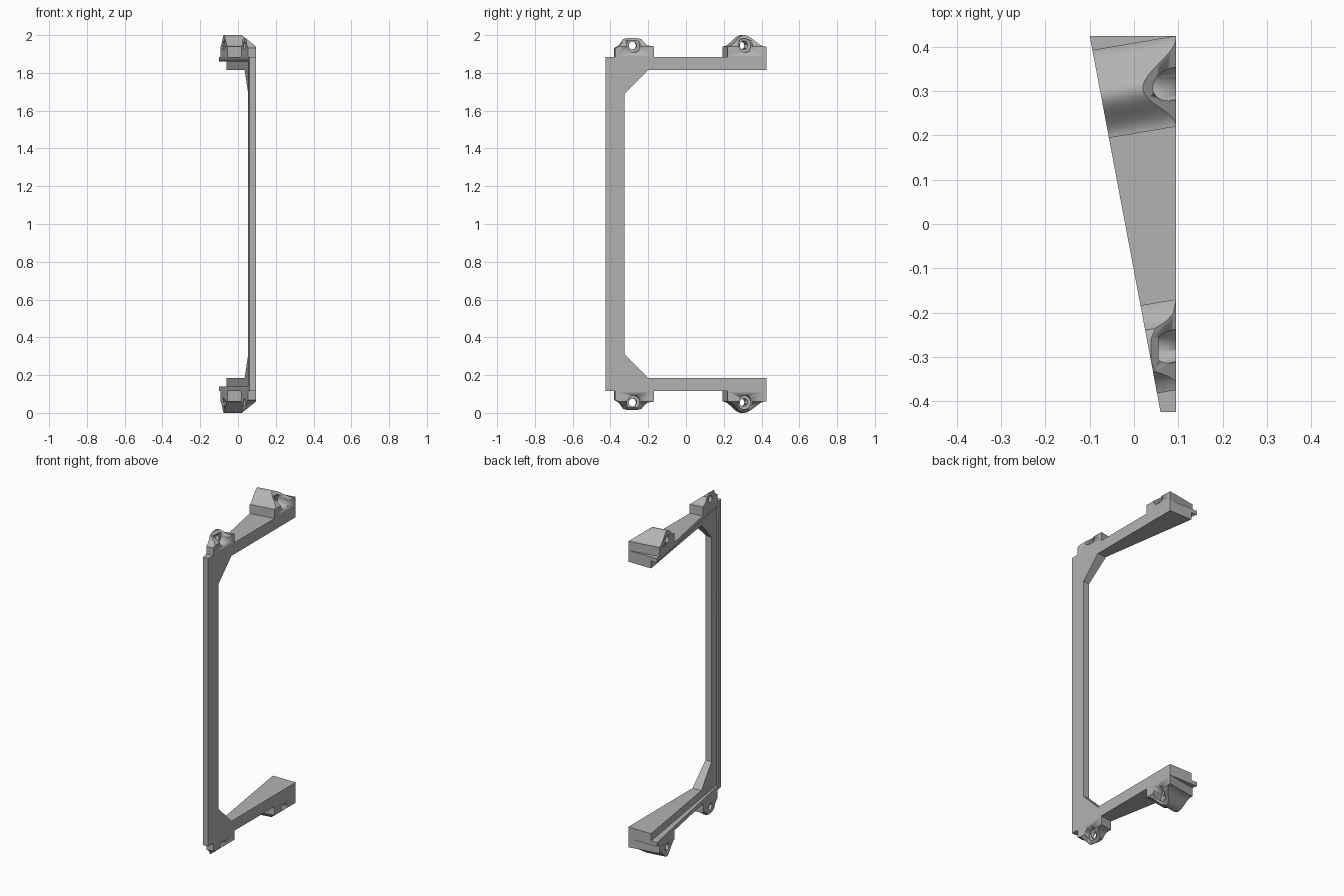
import bpy, bmesh, math
from mathutils import Vector

cube = bpy.data.objects.get("Cube")
if cube:
    bpy.data.objects.remove(cube)

grey = bpy.data.materials.new("plain grey")
grey.use_nodes = True
COLOUR = (0.45, 0.45, 0.45, 1)
grey.diffuse_color = COLOUR
grey.node_tree.nodes["Principled BSDF"].inputs["Base Color"].default_value = COLOUR

SIDE = 0.095          # flat side of the bracket
SKEW = 0.17           # bosses run square to the slanted side
OUTER = ((-0.1, 0.425, 0), (-0.85, -0.16, 0))
RECESS = ((-0.06, 0.425, 0), (-0.755, -0.115, 0))
CHAMFER = ((SIDE, 0, 0.94), (0.06, 0, 0.075))


def finish(name, bm, helper=False):
    bmesh.ops.recalc_face_normals(bm, faces=bm.faces)
    mesh = bpy.data.meshes.new(name)
    bm.to_mesh(mesh)
    bm.free()
    mesh.materials.append(grey)
    obj = bpy.data.objects.new(name, mesh)
    obj.location.z = 1
    bpy.context.collection.objects.link(obj)
    bpy.ops.object.select_all(action="DESELECT")
    obj.select_set(True)
    bpy.context.view_layer.objects.active = obj
    bpy.ops.object.shade_smooth_by_angle(angle=math.radians(30))
    if helper:
        obj.hide_render = True
        obj.hide_set(True)
        obj.display_type = "WIRE"
    return obj


def prism(name, profile, planes, x0=-0.3, x1=SIDE, skew=0, helper=False):
    """Extrude a (y, z) profile along x, then trim it with planes."""
    bm = bmesh.new()
    face = bm.faces.new([bm.verts.new((x1, y, z)) for y, z in profile])
    new = bmesh.ops.extrude_face_region(bm, geom=[face])["geom"]
    for v in new:
        if isinstance(v, bmesh.types.BMVert):
            v.co += Vector((x0 - x1, skew * (x0 - x1), 0))
    for point, normal in planes:
        bmesh.ops.bisect_plane(bm, geom=bm.verts[:] + bm.edges[:] + bm.faces[:],
                               plane_co=point, plane_no=normal, clear_outer=True)
        rim = [e for e in bm.edges if e.is_boundary]
        if rim:
            bmesh.ops.holes_fill(bm, edges=rim, sides=0)
    return finish(name, bm, helper)


def cut(obj, cutter):
    mod = obj.modifiers.new("cut", "BOOLEAN")
    mod.operation = "DIFFERENCE"
    mod.solver = "EXACT"
    mod.object = cutter


def bore(name, y, z, radius, x0, x1):
    """Round cutter along the boss axis; y is taken at the flat side."""
    ring = [(y + (x1 - SIDE) * SKEW + radius * math.cos(i * math.tau / 32),
             z + radius * math.sin(i * math.tau / 32)) for i in range(32)]
    return prism(name, ring, [], x0, x1, SKEW, True)


# C-shaped frame with corner gussets, tapering toward the front
upper = [(-0.325, 0.69), (-0.2, 0.815), (0.425, 0.815), (0.425, 0.885), (-0.425, 0.885)]
frame = prism("bracket_frame", upper + [(y, -z) for y, z in reversed(upper)], [OUTER])

# Step along the slanted side, leaving a thin outer lip
back, front = 0.5, -0.385
step = prism("step_cutter", [(front, -0.86), (back, -0.86), (back, 0.86), (front, 0.86)],
             [(RECESS[0], [-n for n in RECESS[1]])], helper=True)
cut(frame, step)

# Hump profiles of the screw bosses
bell = [(0.32 + 0.1 * t / 12, 0.94 + 0.03 * (1 + math.cos(math.pi * t / 12)))
        for t in range(-12, 13)]
rear_profile = [(0.22, 0.885)] + bell + [(0.425, 0.94), (0.425, 0.885)]
front_profile = [(-0.375, 0.885), (-0.375, 0.932), (-0.355, 0.94), (-0.34, 0.955),
                 (-0.325, 0.978), (-0.3, 0.985), (-0.25, 0.985), (-0.228, 0.978),
                 (-0.215, 0.957), (-0.2, 0.945), (-0.17, 0.94), (-0.17, 0.885)]

# Screw bosses with a through hole and a counterbore, repeated below
for name, profile, y, floor in (("rear_boss", rear_profile, 0.317, 0.03),
                                ("front_boss", front_profile, -0.275, 0.055)):
    boss = prism(name, profile, [OUTER, CHAMFER], skew=SKEW)
    cut(boss, bore(name + "_hole_cutter", y, 0.945, 0.021, -0.3, 0.3))
    cut(boss, bore(name + "_counterbore_cutter", y, 0.945, 0.037, floor, 0.3))
    mirror = boss.modifiers.new("mirror", "MIRROR")
    mirror.use_axis = (False, False, True)
    mirror.use_mirror_merge = False
